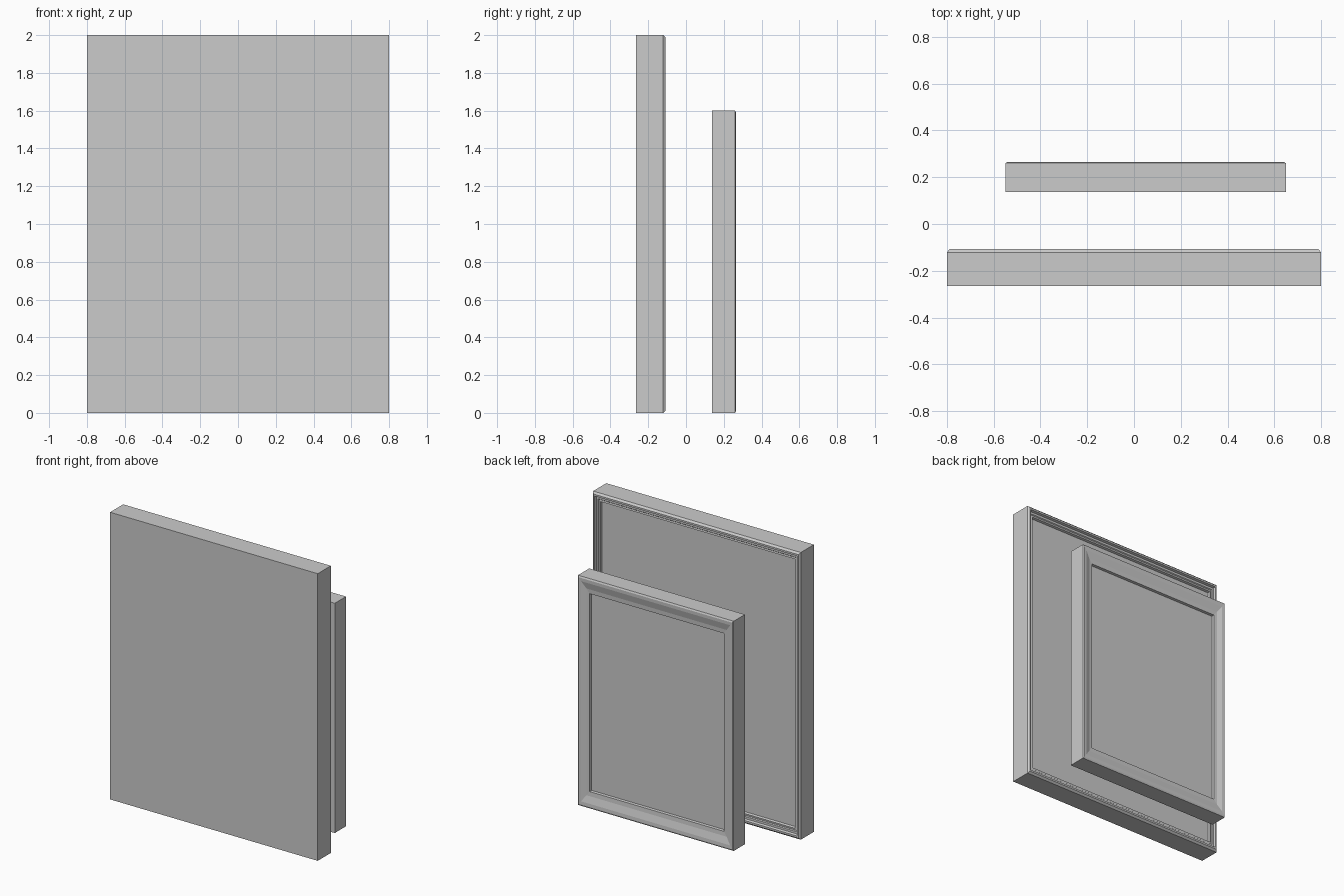
import bpy, bmesh

if "Cube" in bpy.data.objects:
    bpy.data.objects.remove(bpy.data.objects["Cube"])


def build_picture(prefix, cx, width, height, profile):
    """Sweep a profile of (side inset, y) around a rectangle; mouldings keep the frame's aspect ratio."""
    ratio = height / width

    def corners(inset):
        x, z = width / 2 - inset, inset * ratio
        return [(cx - x, z), (cx + x, z), (cx + x, height - z), (cx - x, height - z)]

    # Frame moulding with mitred corners and a flat backing
    bm = bmesh.new()
    rings = [[bm.verts.new((x, y, z)) for x, z in corners(inset)] for inset, y in profile]
    bm.faces.new(rings[0])
    for a, b in zip(rings, rings[1:]):
        for i in range(4):
            j = (i + 1) % 4
            bm.faces.new((a[i], b[i], b[j], a[j]))
    finish(bm, prefix + "_frame")

    # Recessed canvas facing +y
    bm = bmesh.new()
    inset, y = profile[-1]
    bm.faces.new([bm.verts.new((x, y, z)) for x, z in reversed(corners(inset))])
    finish(bm, prefix + "_canvas")


def finish(bm, name):
    mesh = bpy.data.meshes.new(name)
    bm.to_mesh(mesh)
    bm.free()
    bpy.context.collection.objects.link(bpy.data.objects.new(name, mesh))


# Large picture: chamfered outer lip, groove, bead and step
build_picture("large_picture", 0.0, 1.6, 2.0, [
    (0, -0.265), (0, -0.121), (0.010, -0.108), (0.020, -0.108), (0.024, -0.124),
    (0.036, -0.124), (0.040, -0.130), (0.050, -0.128), (0.054, -0.143), (0.062, -0.143)])

# Small picture: thin outer edge, wide inward slope, stepped rebate
build_picture("small_picture", 0.05, 1.2, 1.6, [
    (0, 0.137), (0, 0.260), (0.008, 0.265), (0.025, 0.264),
    (0.060, 0.252), (0.083, 0.250), (0.085, 0.232)])
